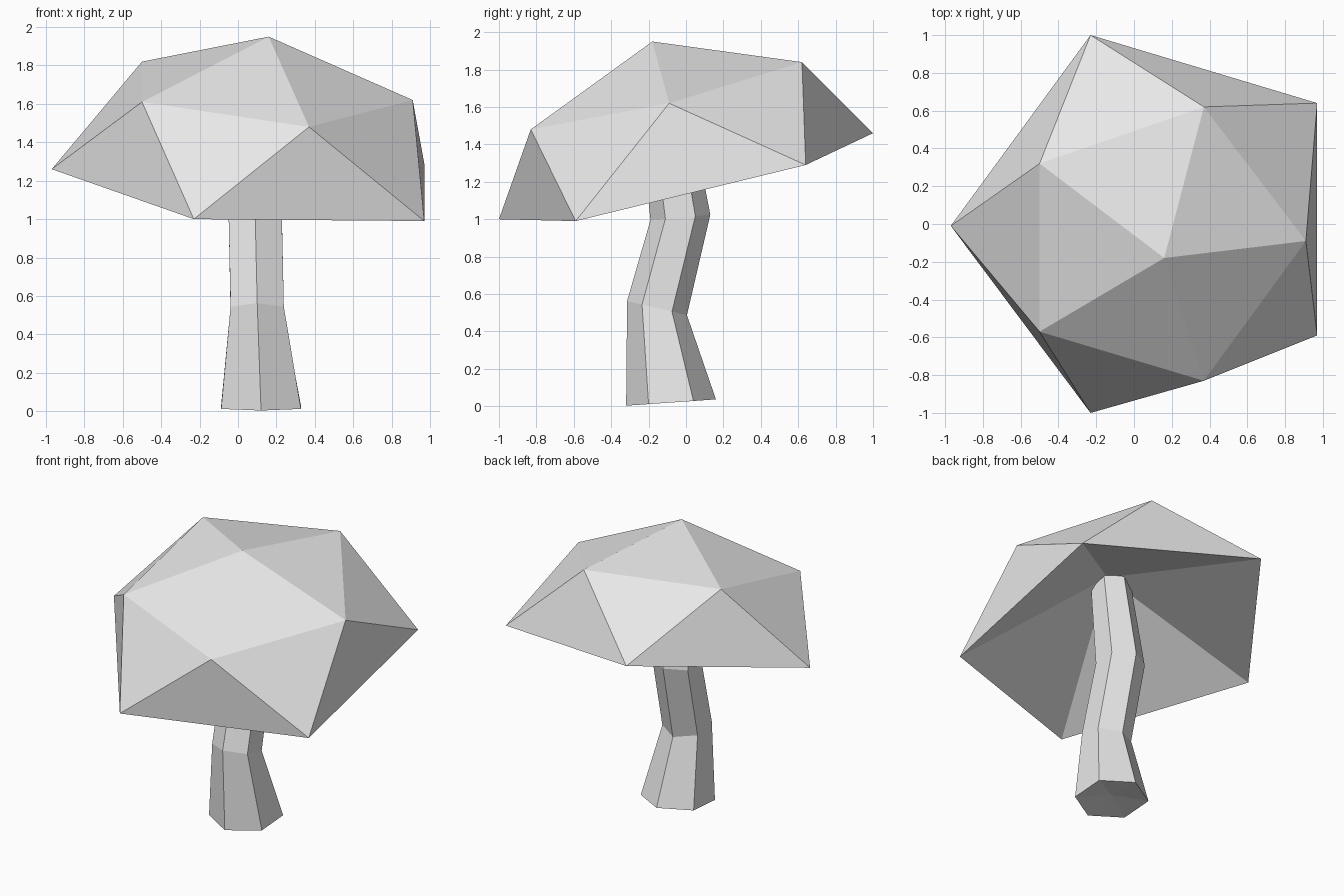
import bpy
import bmesh
from math import cos, sin, pi

cube = bpy.data.objects.get("Cube")
if cube:
    bpy.data.objects.remove(cube, do_unlink=True)

# One plain grey for the whole model
grey = bpy.data.materials.new("light_grey")
grey.use_nodes = True
tone = (0.8, 0.8, 0.8, 1.0)
grey.diffuse_color = tone
grey.node_tree.nodes["Principled BSDF"].inputs["Base Color"].default_value = tone


def finish(bm, name):
    """Turn a closed bmesh into a flat shaded object."""
    bmesh.ops.recalc_face_normals(bm, faces=bm.faces[:])
    mesh = bpy.data.meshes.new(name)
    bm.to_mesh(mesh)
    bm.free()
    mesh.materials.append(grey)
    obj = bpy.data.objects.new(name, mesh)
    bpy.context.collection.objects.link(obj)
    return obj


def add_ring(bm, points):
    return [bm.verts.new(p) for p in points]


def fan(bm, ring, tip):
    """Close a ring with triangles that meet at one point."""
    centre = bm.verts.new(tip)
    for i, v in enumerate(ring):
        bm.faces.new((v, ring[(i + 1) % len(ring)], centre))


# Cap: a faceted dome with a hollow underside
def build_cap():
    bm = bmesh.new()
    rim = add_ring(bm, [
        (-0.97, -0.01, 1.26), (-0.23, -1.0, 1.0), (0.97, -0.59, 0.99),
        (0.97, 0.64, 1.29), (-0.23, 1.0, 1.46)])
    shoulder = add_ring(bm, [
        (-0.5, -0.57, 1.61), (0.37, -0.83, 1.48), (0.91, -0.09, 1.62),
        (0.37, 0.62, 1.84), (-0.5, 0.32, 1.82)])
    count = len(rim)
    for i in range(count):
        j = (i + 1) % count
        bm.faces.new((rim[i], rim[j], shoulder[i]))
        bm.faces.new((rim[j], shoulder[j], shoulder[i]))
    fan(bm, shoulder, (0.16, -0.18, 1.95))
    fan(bm, rim, (0.14, -0.1, 1.67))
    return finish(bm, "cap")


# Stem: a bent six sided tube through tilted rings
def build_stem(sides=6):
    # centre x, y, z, radius and slope of each ring along y
    sections = [
        (0.12, -0.08, 0.02, 0.24, 0.07),
        (0.10, -0.155, 0.525, 0.16, -0.235),
        (0.09, -0.03, 1.01, 0.16, 0.09),
        (0.09, -0.13, 1.68, 0.13, 0.1),
    ]
    bm = bmesh.new()
    rings = []
    for x, y, z, radius, slope in sections:
        points = []
        for i in range(sides):
            a = 2 * pi * i / sides + pi / 2
            dy = radius * sin(a)
            points.append((x + radius * cos(a), y + dy, z + slope * dy))
        rings.append(add_ring(bm, points))
    for low, high in zip(rings, rings[1:]):
        for i in range(sides):
            j = (i + 1) % sides
            bm.faces.new((low[i], low[j], high[j], high[i]))
    for ring, section in ((rings[0], sections[0]), (rings[-1], sections[-1])):
        x, y, z = section[:3]
        fan(bm, ring, (x, y, z + 0.03))
    return finish(bm, "stem")


build_cap()
build_stem()
